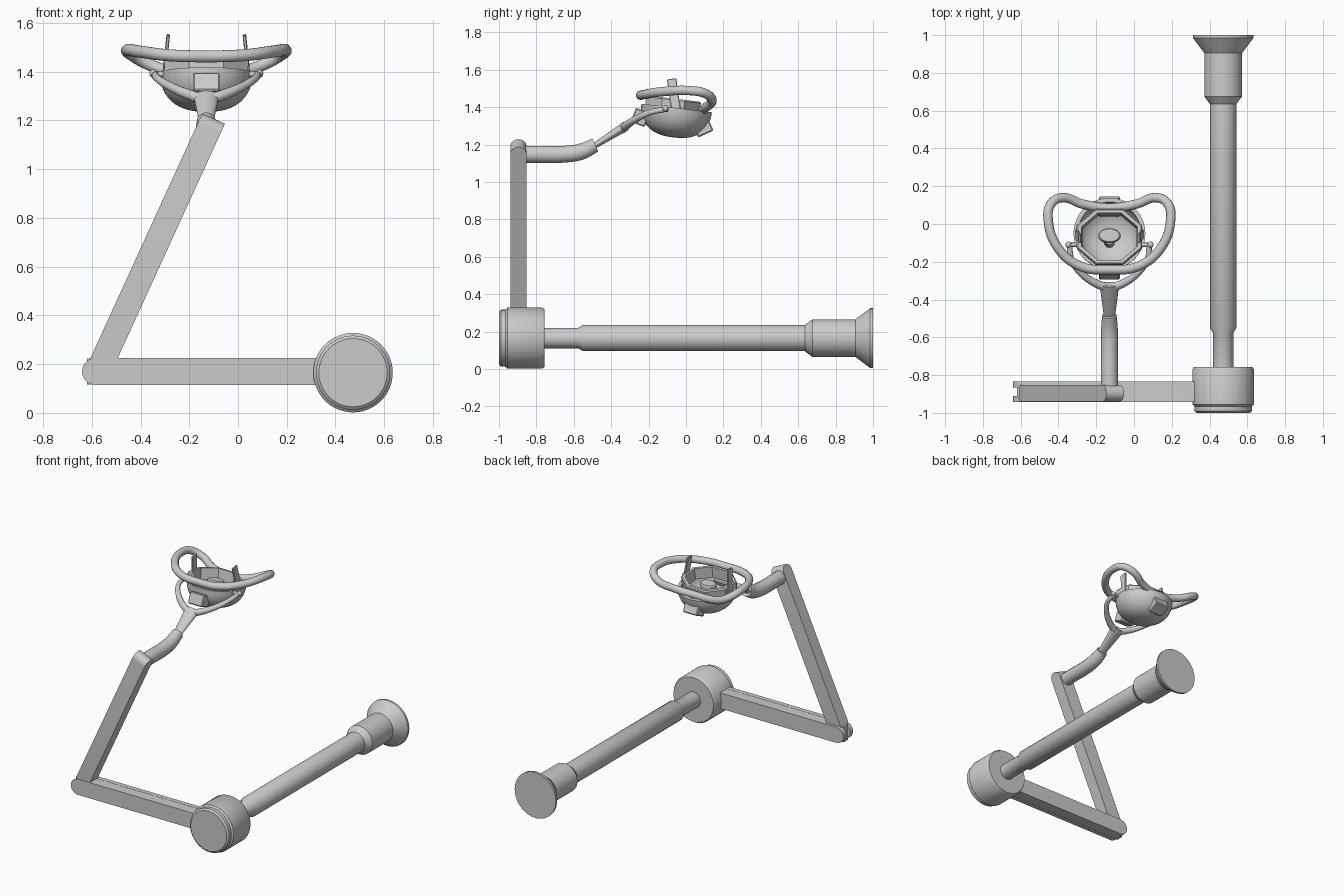
import bpy, bmesh
from math import sin, cos, pi, radians
from mathutils import Matrix, Vector

if "Cube" in bpy.data.objects:
    bpy.data.objects.remove(bpy.data.objects["Cube"])

T, R = Matrix.Translation, Matrix.Rotation
CX = -0.13          # centre line of the lamp head


def finish(name, bm, mat, angle=35):
    bm.transform(mat)
    bmesh.ops.remove_doubles(bm, verts=bm.verts, dist=1e-5)
    bmesh.ops.recalc_face_normals(bm, faces=bm.faces)
    me = bpy.data.meshes.new(name)
    bm.to_mesh(me)
    bm.free()
    ob = bpy.data.objects.new(name, me)
    bpy.context.collection.objects.link(ob)
    smooth(ob, angle)
    return ob


def smooth(ob, angle=35):
    bpy.ops.object.select_all(action='DESELECT')
    ob.select_set(True)
    bpy.context.view_layer.objects.active = ob
    bpy.ops.object.shade_smooth_by_angle(angle=radians(angle))


def lathe(name, profile, mat, steps=48, closed=False, start=0.0):
    """Spin (radius, height) points around local z."""
    bm = bmesh.new()
    vs = [bm.verts.new((r * cos(start), r * sin(start), h)) for r, h in profile]
    pairs = list(zip(vs, vs[1:])) + ([(vs[-1], vs[0])] if closed else [])
    es = [bm.edges.new(p) for p in pairs]
    bmesh.ops.spin(bm, geom=vs + es, cent=(0, 0, 0), axis=(0, 0, 1), angle=2 * pi, steps=steps)
    return finish(name, bm, mat)


def prism(name, outline, y0, y1, mat=Matrix()):
    """Extrude an (x, z) outline along local y."""
    bm = bmesh.new()
    f = bm.faces.new([bm.verts.new((x, y0, z)) for x, z in outline])
    ex = bmesh.ops.extrude_face_region(bm, geom=[f])
    bmesh.ops.translate(bm, vec=(0, y1 - y0, 0),
                        verts=[v for v in ex['geom'] if isinstance(v, bmesh.types.BMVert)])
    return finish(name, bm, mat)


def box(name, size, mat, bevel=0.006):
    bm = bmesh.new()
    bmesh.ops.create_cube(bm, size=1, matrix=Matrix.Diagonal((*size, 1)))
    bmesh.ops.bevel(bm, geom=bm.edges[:], offset=bevel, segments=1, affect='EDGES')
    return finish(name, bm, mat)


def tube(name, pts, radius, cyclic=False):
    """Smooth tube through (x, y, z[, radius factor]) points."""
    cu = bpy.data.curves.new(name, 'CURVE')
    cu.dimensions, cu.bevel_depth, cu.bevel_resolution = '3D', radius, 5
    cu.use_fill_caps, cu.resolution_u = True, 10
    sp = cu.splines.new('BEZIER')
    sp.bezier_points.add(len(pts) - 1)
    for b, p in zip(sp.bezier_points, pts):
        b.co = p[:3]
        b.radius = p[3] if len(p) > 3 else 1
        b.handle_left_type = b.handle_right_type = 'AUTO'
    sp.use_cyclic_u = cyclic
    ob = bpy.data.objects.new(name, cu)
    bpy.context.collection.objects.link(ob)
    bpy.ops.object.select_all(action='DESELECT')
    ob.select_set(True)
    bpy.context.view_layer.objects.active = ob
    bpy.ops.object.convert(target='MESH')
    smooth(bpy.context.view_layer.objects.active, 45)


def arc(cx, cz, r, a0, a1, n=14):
    return [(cx + r * cos(radians(a0 + (a1 - a0) * i / n)),
             cz + r * sin(radians(a0 + (a1 - a0) * i / n))) for i in range(n + 1)]


# mounting post with flared end, and the hub it turns in
along_y = T((0.472, 0, 0.165)) @ R(radians(-90), 4, 'X')
lathe('mounting_post', [(0, -0.80), (0.055, -0.80), (0.055, -0.575), (0.07, -0.55), (0.07, 0.635),
                        (0.10, 0.675), (0.10, 0.905), (0.16, 0.985), (0.16, 1), (0, 1)], along_y)
lathe('hub', [(0, -1), (0.14, -1), (0.152, -0.99), (0.152, -0.965), (0.163, -0.955),
              (0.163, -0.77), (0.155, -0.757), (0, -0.757)], along_y)

# lower arm: two round-ended cheeks with a solid core between them
cheek = arc(-0.585, 0.17, 0.055, 90, 270) + [(0.40, 0.115), (0.40, 0.225)]
prism('lower_arm_front_cheek', cheek, -0.942, -0.91)
prism('lower_arm_back_cheek', cheek, -0.866, -0.834)
prism('lower_arm_core', [(-0.62, 0.116), (0.40, 0.116), (0.40, 0.224), (-0.62, 0.224)], -0.911, -0.865)

# upper arm: rounded ends seen from the side, flat seen from the front
tilt = R(0.429, 4, 'Y')
top = Vector((-0.10, -0.896, 1.2075))
outline = arc(0, -0.043, 0.043, 0, 180) + arc(0, -1.09, 0.043, 180, 360)
prism('upper_arm', outline, -0.051, 0.051, T(top) @ tilt @ R(radians(90), 4, 'Z'))

# bent wrist and flattened yoke stem
tube('wrist', [(CX, -0.91, 1.147), (CX, -0.78, 1.147), (CX, -0.64, 1.149),
               (CX, -0.56, 1.162, 0.97), (CX, -0.485, 1.197, 0.85)], 0.046)
a, b = Vector((CX, -0.51, 1.18)), Vector((CX, -0.32, 1.30))
bm = bmesh.new()
bmesh.ops.create_cone(bm, cap_ends=True, segments=24, radius1=0.027, radius2=0.052, depth=(b - a).length)
rot = (b - a).to_track_quat('Z', 'Y').to_matrix().to_4x4()
finish('yoke_stem', bm, T((a + b) / 2) @ rot @ Matrix.Diagonal((1, 0.5, 1, 1)))

# yoke arms, pivots and sighting tabs on both sides
for s, side in ((-1, 'left'), (1, 'right')):
    tube('yoke_arm_' + side, [(CX, -0.34, 1.283, 1.3), (CX + s * 0.07, -0.315, 1.305, 1.2),
                              (CX + s * 0.15, -0.26, 1.34), (CX + s * 0.2, -0.19, 1.372, 0.85),
                              (CX + s * 0.212, -0.10, 1.39, 0.8)], 0.018)
    tube('pivot_pin_' + side, [(CX + s * 0.15, -0.11, 1.39), (CX + s * 0.23, -0.11, 1.39)], 0.011)
    bm = bmesh.new()
    bmesh.ops.create_uvsphere(bm, u_segments=16, v_segments=10, radius=0.017)
    finish('pivot_knob_' + side, bm, T((CX + s * 0.217, -0.11, 1.392)))
    box('tab_' + side, (0.014, 0.05, 0.17),
        T((CX + s * 0.165, -0.065, 1.467)) @ R(radians(8), 4, 'X') @ R(radians(-s * 6), 4, 'Y'), 0.003)

# lamp bowl: thin-walled dish, tipped slightly to the back
head = T((CX, -0.05, 1.395)) @ R(radians(-7), 4, 'X')


def dish(r, h, n=12):
    return [(r * cos(pi / 2 * i / n) ** 0.8, -h * sin(pi / 2 * i / n) ** 0.9) for i in range(n)] + [(0, -h)]


lathe('lamp_bowl', dish(0.19, 0.158) [::-1] + dish(0.168, 0.138), head)

# eight-sided collar around the opening
collar = head @ T((0, -0.022, 0)) @ Matrix.Diagonal((1.03, 0.88, 1, 1))
lathe('collar', [(0.178, -0.03), (0.182, 0.04), (0.175, 0.048), (0.155, 0.048), (0.15, -0.03)],
      collar, 8, True, pi / 8)

# bulb shield on its stalk
bulb = head @ T((0, -0.012, 0))
lathe('bulb_shield', [(0, -0.02), (0.05, -0.02), (0.06, -0.012), (0.06, 0.01), (0.052, 0.018), (0, 0.018)],
      bulb @ Matrix.Diagonal((1, 0.65, 1, 1)), 24)
lathe('bulb_stalk', [(0, -0.145), (0.028, -0.145), (0.028, 0.0), (0, 0.0)], bulb @ T((0, -0.02, 0)), 20)

# housings on the front and back of the bowl
box('front_housing', (0.11, 0.08, 0.08), T((CX, -0.245, 1.345)) @ R(radians(-22), 4, 'X'))
box('back_housing', (0.11, 0.09, 0.07), T((CX, 0.092, 1.288)) @ R(radians(24), 4, 'X'))

# kidney-shaped handle loop, dipping behind the bowl
half = [(0.15, -0.225, 1.467), (0.27, -0.13, 1.482), (0.324, 0.02, 1.488), (0.31, 0.105, 1.472),
        (0.25, 0.139, 1.437), (0.14, 0.105, 1.397)]
loop = [(0, -0.242, 1.463)] + half + [(0, 0.085, 1.383)] + [(-x, y, z) for x, y, z in reversed(half)]
tube('handle_loop', [(CX + x, y, z) for x, y, z in loop], 0.025, True)
